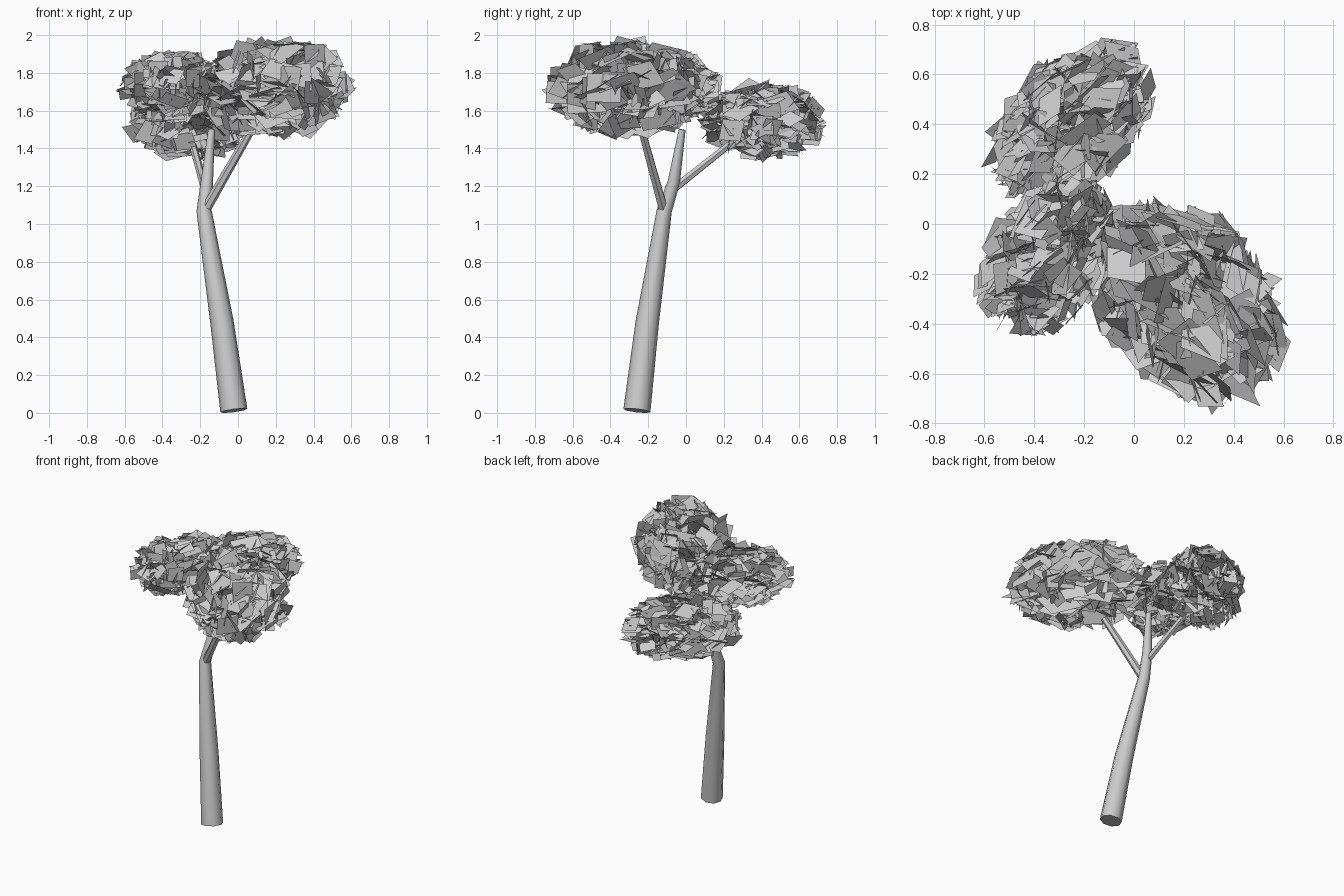
import bpy, bmesh, math, random
from mathutils import Vector, Matrix, Euler

cube = bpy.data.objects.get("Cube")
if cube:
    bpy.data.objects.remove(cube, do_unlink=True)

random.seed(4)

# One plain grey for the whole tree
grey = bpy.data.materials.new("plain grey")
grey.use_nodes = True
colour = (0.6, 0.6, 0.6, 1)
grey.diffuse_color = colour
grey.node_tree.nodes["Principled BSDF"].inputs["Base Color"].default_value = colour


def add_object(name, bm):
    mesh = bpy.data.meshes.new(name)
    bm.to_mesh(mesh)
    bm.free()
    mesh.materials.append(grey)
    obj = bpy.data.objects.new(name, mesh)
    bpy.context.collection.objects.link(obj)
    return obj


def limb(name, path, sides=8):
    """Tapered tube along a path of (x, y, z, radius)."""
    bm = bmesh.new()
    points = [Vector(p[:3]) for p in path]
    rings = []
    for i, p in enumerate(path):
        along = points[min(i + 1, len(path) - 1)] - points[max(i - 1, 0)]
        turn = Vector((0, 0, 1)).rotation_difference(along)
        ring = []
        for k in range(sides):
            a = math.tau * k / sides
            offset = Vector((math.cos(a), math.sin(a), 0)) * p[3]
            ring.append(bm.verts.new(points[i] + turn @ offset))
        rings.append(ring)
    for low, high in zip(rings, rings[1:]):
        for k in range(sides):
            n = (k + 1) % sides
            bm.faces.new((low[k], low[n], high[n], high[k]))
    bm.faces.new(rings[0][::-1])
    bm.faces.new(rings[-1])
    obj = add_object(name, bm)
    bpy.ops.object.select_all(action='DESELECT')
    obj.select_set(True)
    bpy.context.view_layer.objects.active = obj
    bpy.ops.object.shade_smooth_by_angle(angle=math.radians(50))


def canopy(name, centre, radii, angle, count, size):
    """Ellipsoid filled with randomly turned flat leaf cards."""
    bm = bmesh.new()
    place = (Matrix.Translation(centre) @ Matrix.Rotation(math.radians(angle), 4, 'Z')
             @ Matrix.Diagonal((*radii, 1)))
    for _ in range(count):
        direction = Vector([random.gauss(0, 1) for _ in range(3)]).normalized()
        middle = direction * random.random() ** 0.4 * 0.95
        turn = Euler([random.uniform(0, math.tau) for _ in range(3)]).to_matrix()
        w = size * random.uniform(0.7, 1.3)
        h = w * random.uniform(0.6, 1)
        corners = [turn @ Vector((x * w, y * h, 0))
                   for x, y in ((-1, -1), (1, -1), (1, 1), (-1, 1))]
        # Pull a card inward when a corner leaves the ragged outline
        limit = random.uniform(0.98, 1.12)
        while max((middle + c).length for c in corners) > limit:
            middle *= 0.96
        bm.faces.new([bm.verts.new(place @ (middle + c)) for c in corners])
    add_object(name, bm)


# Leaning trunk and its two side branches
limb("trunk", [(-0.022, -0.26, 0.012, 0.072), (-0.085, -0.205, 0.48, 0.062),
               (-0.18, -0.115, 1.07, 0.04), (-0.165, -0.065, 1.22, 0.033),
               (-0.14, -0.02, 1.5, 0.018)])
limb("front_branch", [(-0.17, -0.12, 1.08, 0.027), (0.06, -0.23, 1.48, 0.021)], 6)
limb("back_branch", [(-0.175, -0.06, 1.19, 0.023), (-0.24, 0.23, 1.42, 0.019)], 6)

# Three leaf canopies
canopy("front_canopy", (0.21, -0.31, 1.715), (0.48, 0.34, 0.27), -48, 430, 0.23)
canopy("back_canopy", (-0.25, 0.405, 1.545), (0.4, 0.265, 0.21), 46, 430, 0.21)
canopy("right_canopy", (-0.34, -0.13, 1.73), (0.355, 0.25, 0.195), 58, 430, 0.21)
